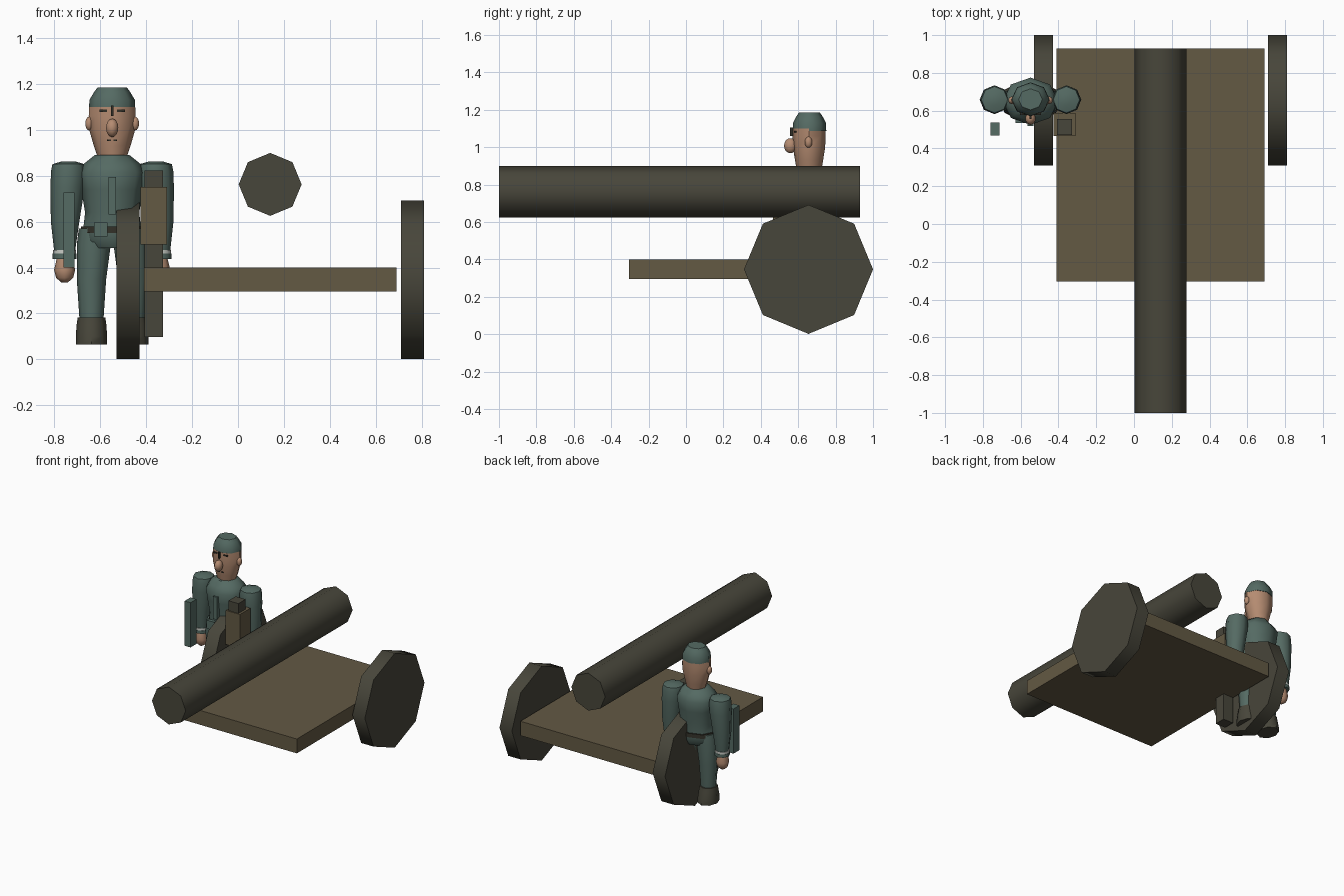
import bpy, bmesh
from math import cos, sin, pi, radians
from mathutils import Vector

cube = bpy.data.objects.get("Cube")
if cube:
    bpy.data.objects.remove(cube)


def material(name, *rgb):
    m = bpy.data.materials.new(name)
    m.use_nodes = True
    m.diffuse_color = (*rgb, 1)
    m.node_tree.nodes["Principled BSDF"].inputs["Base Color"].default_value = (*rgb, 1)
    return m


metal = material("dark metal", 0.064, 0.061, 0.043)
wood = material("brown wood", 0.125, 0.1, 0.057)
cloth = material("green cloth", 0.09, 0.145, 0.125)
skin = material("skin", 0.46, 0.26, 0.165)
dark = material("dark leather", 0.03, 0.028, 0.02)
white = material("cuff white", 0.6, 0.62, 0.58)


def finish(name, bm, mat):
    bmesh.ops.recalc_face_normals(bm, faces=bm.faces)
    mesh = bpy.data.meshes.new(name)
    bm.to_mesh(mesh)
    bm.free()
    mesh.materials.append(mat)
    ob = bpy.data.objects.new(name, mesh)
    bpy.context.collection.objects.link(ob)
    bpy.ops.object.select_all(action="DESELECT")
    ob.select_set(True)
    bpy.context.view_layer.objects.active = ob
    bpy.ops.object.shade_smooth_by_angle(angle=radians(50))
    return ob


def box(name, x, y, z, mat):
    """Box from three (low, high) ranges."""
    bm = bmesh.new()
    bmesh.ops.create_cube(bm, size=1)
    for v in bm.verts:
        v.co = [(r[0] + r[1]) / 2 + c * (r[1] - r[0]) for c, r in zip(v.co, (x, y, z))]
    return finish(name, bm, mat)


def tube(name, rings, mat, axis="z", sides=8):
    """Capped skin through rings of (centre, radius a, radius b)."""
    place = {"x": lambda a, b: (0, a, b), "y": lambda a, b: (a, 0, b),
             "z": lambda a, b: (a, b, 0)}[axis]
    bm = bmesh.new()
    loops = []
    for centre, ra, rb in rings:
        loops.append([bm.verts.new(Vector(centre) + Vector(place(
            ra * cos(2 * pi * i / sides), rb * sin(2 * pi * i / sides)))) for i in range(sides)])
    for low, high in zip(loops, loops[1:]):
        for i in range(sides):
            j = (i + 1) % sides
            bm.faces.new((low[i], low[j], high[j], high[i]))
    bm.faces.new(loops[0])
    bm.faces.new(loops[-1])
    return finish(name, bm, mat)


def ball(name, centre, size, mat):
    bm = bmesh.new()
    bmesh.ops.create_uvsphere(bm, u_segments=10, v_segments=8, radius=1)
    for v in bm.verts:
        v.co = Vector(centre) + v.co * Vector(size)
    return finish(name, bm, mat)


# Gun carriage
box("carriage_bed", (-0.41, 0.69), (-0.305, 0.93), (0.295, 0.4), wood)
tube("gun_barrel", [((0.14, y, 0.762), 0.137, 0.137) for y in (-1, 0.93)], metal, "y")
for side, x in (("right", -0.53), ("left", 0.71)):
    tube(side + "_wheel", [((x + d, 0.655, 0.347), 0.345, 0.345) for d in (0, 0.1)], metal, "x")

# Soldier, standing at CX, CY
CX, CY = -0.548, 0.65


def column(name, profile, mat, x=CX, y=CY):
    """Upright part from (height, x radius, y radius) rows."""
    return tube(name, [((x, y, z), rx, ry) for z, rx, ry in profile], mat)


column("torso", [(0.575, 0.125, 0.1), (0.64, 0.118, 0.105), (0.74, 0.135, 0.12),
                 (0.815, 0.147, 0.125), (0.85, 0.125, 0.105), (0.89, 0.075, 0.075)], cloth)
column("belt", [(0.55, 0.14, 0.112), (0.578, 0.135, 0.11)], dark)
column("hips", [(0.485, 0.1, 0.085), (0.52, 0.13, 0.105), (0.552, 0.135, 0.108)], cloth)
column("head", [(0.87, 0.06, 0.065), (0.93, 0.08, 0.075), (1.0, 0.1, 0.086),
                (1.06, 0.102, 0.088), (1.1, 0.1, 0.088)], skin, y=0.658)
column("helmet", [(1.088, 0.101, 0.09), (1.13, 0.099, 0.088), (1.165, 0.078, 0.07),
                  (1.185, 0.063, 0.056)], cloth, y=0.66)

# Face and front details
ball("nose", (CX, 0.558, 1.008), (0.028, 0.034, 0.04), skin)
box("helmet_badge", (CX - 0.006, CX + 0.006), (0.557, 0.572), (1.06, 1.105), dark)
box("coat_placket", (CX - 0.017, CX + 0.017), (0.518, 0.545), (0.63, 0.795), cloth)
box("belt_buckle", (CX - 0.08, CX - 0.02), (0.535, 0.56), (0.535, 0.597), cloth)

for side, s in (("right", -1), ("left", 1)):
    def at(d):
        return CX + s * d

    def span(a, b):
        return tuple(sorted((at(a), at(b))))

    ball(side + "_ear", (at(0.1), 0.655, 1.027), (0.018, 0.02, 0.03), skin)
    box(side + "_brow", span(0.022, 0.055), (0.578, 0.592), (1.078, 1.088), dark)
    box(side + "_mouth", span(0.005, 0.022), (0.579, 0.584), (0.951, 0.958), dark)

    # Arm
    tube(side + "_sleeve", [((at(d), 0.658, z), r, r) for d, z, r in (
        (0.207, 0.475, 0.046), (0.205, 0.6, 0.062), (0.194, 0.75, 0.075),
        (0.19, 0.82, 0.076), (0.19, 0.85, 0.07), (0.19, 0.862, 0.03))], cloth)
    column(side + "_cuff_trim", [(0.46, 0.05, 0.05), (0.476, 0.05, 0.05)], white, at(0.207), 0.658)
    column(side + "_cuff", [(0.438, 0.052, 0.052), (0.461, 0.052, 0.052)], cloth, at(0.207), 0.658)
    column(side + "_hand", [(0.335, 0.014, 0.014), (0.355, 0.037, 0.037), (0.39, 0.046, 0.043),
                            (0.44, 0.034, 0.034)], skin, at(0.207), 0.655)

    # Leg
    tube(side + "_leg", [((at(d), CY, z), r, r) for d, z, r in (
        (0.09, 0.17, 0.052), (0.09, 0.35, 0.064), (0.08, 0.5, 0.074), (0.07, 0.57, 0.075))], cloth)
    column(side + "_boot", [(0.065, 0.068, 0.085), (0.1, 0.068, 0.082), (0.15, 0.065, 0.068),
                            (0.182, 0.06, 0.062)], metal, at(0.09))

# Carried equipment
box("right_pouch", (-0.76, -0.712), (0.468, 0.537), (0.4, 0.727), cloth)
box("weapon_core", (-0.408, -0.327), (0.472, 0.555), (0.097, 0.822), metal)
box("weapon_stock", (-0.425, -0.31), (0.465, 0.587), (0.5, 0.75), wood)
